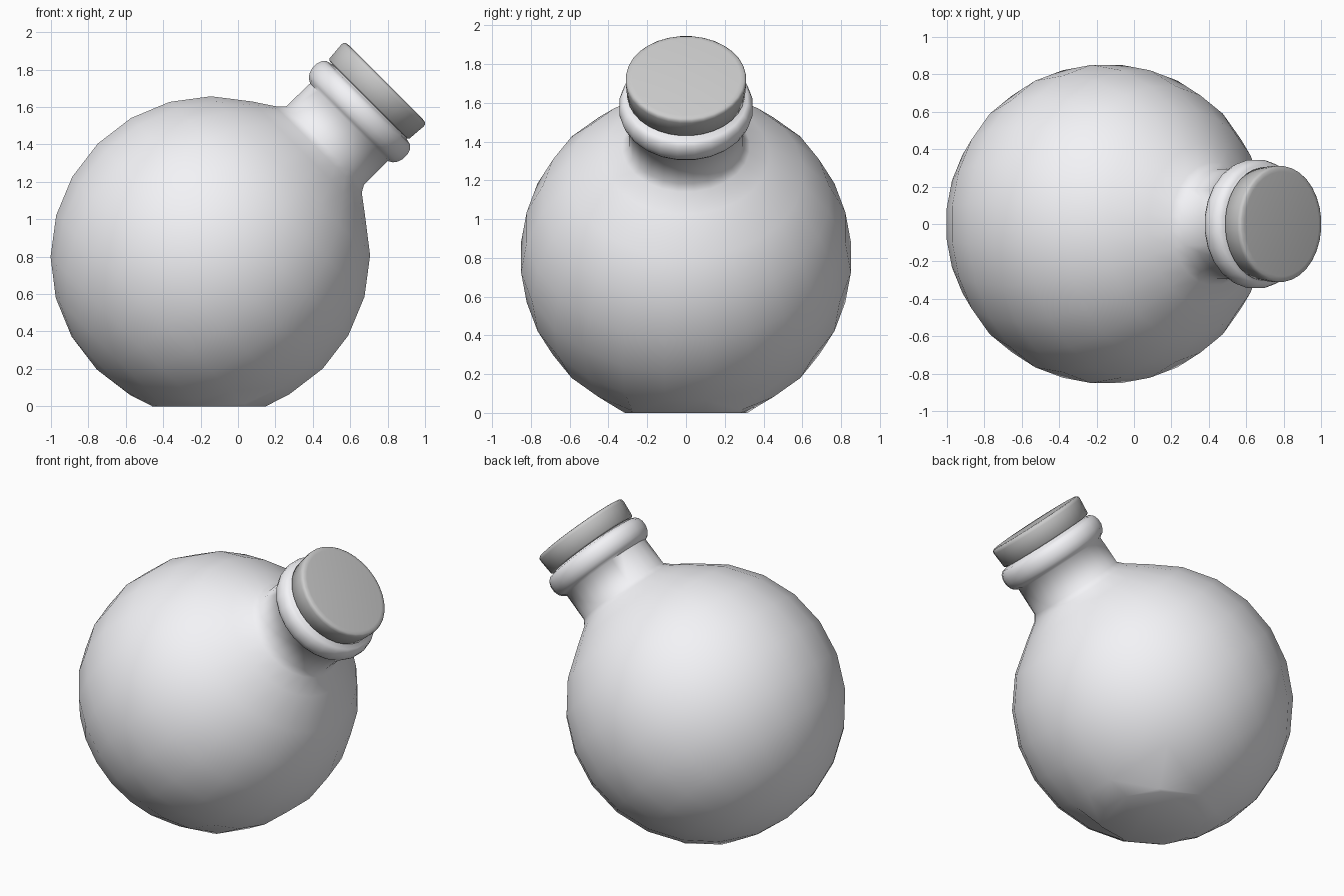
import bpy, bmesh, math
from mathutils import Vector

if "Cube" in bpy.data.objects:
    bpy.data.objects.remove(bpy.data.objects["Cube"])

AXIS = Vector((1, 0, 1)).normalized()      # neck leans 45 degrees toward +x
SIDE = Vector((1, 0, -1)).normalized()
ACROSS = Vector((0, 1, 0))
CENTRE = Vector((-0.148, 0, 0.803))
R = 0.858


def lathe(bm, profile, segments):
    """Revolve (distance, radius, offset) points about the leaning axis."""
    rings = []
    for t, r, off in profile:
        origin = CENTRE + AXIS * t + SIDE * off
        if r == 0:
            rings.append([bm.verts.new(origin)])
            continue
        rings.append([bm.verts.new(origin + (SIDE * math.cos(a) + ACROSS * math.sin(a)) * r)
                      for a in (2 * math.pi * (i + 0.5) / segments for i in range(segments))])
    for a, b in zip(rings, rings[1:]):
        for i in range(segments):
            j = (i + 1) % segments
            face = [a[i % len(a)], a[j % len(a)], b[j % len(b)], b[i % len(b)]]
            bm.faces.new(list(dict.fromkeys(face)))


def finish(bm, name, angle):
    bmesh.ops.recalc_face_normals(bm, faces=bm.faces)
    mesh = bpy.data.meshes.new(name)
    bm.to_mesh(mesh)
    bm.free()
    obj = bpy.data.objects.new(name, mesh)
    bpy.context.collection.objects.link(obj)
    bpy.ops.object.select_all(action='DESELECT')
    obj.select_set(True)
    bpy.context.view_layer.objects.active = obj
    bpy.ops.object.shade_smooth_by_angle(angle=math.radians(angle))
    return obj


# Round flask body running into the neck and its rolled lip
ball = [(-R * math.cos(math.radians(d)), R * math.sin(math.radians(d)) if d else 0, 0)
        for d in range(0, 151, 15)]
neck = [(0.812, 0.330, 0.006), (0.85, 0.298, 0.016), (1.03, 0.296, 0.018),
        (1.045, 0.321, 0.018), (1.065, 0.336, 0.018), (1.095, 0.346, 0.018),
        (1.13, 0.346, 0.018), (1.16, 0.336, 0.018), (1.177, 0.318, 0.018),
        (1.185, 0.285, 0.018), (1.22, 0.27, 0.012), (1.22, 0, 0.012)]
bm = bmesh.new()
lathe(bm, ball + neck, 24)

# Flat base
cut = bmesh.ops.bisect_plane(bm, geom=bm.verts[:] + bm.edges[:] + bm.faces[:],
                             plane_co=(0, 0, 0.012), plane_no=(0, 0, -1), clear_outer=True)
rim = [e for e in cut['geom_cut'] if isinstance(e, bmesh.types.BMEdge)]
for v in {v for e in rim for v in e.verts}:
    v.co.z = 0
bmesh.ops.contextual_create(bm, geom=rim)
body = finish(bm, "flask_body", 60)
mat = bpy.data.materials.new("pale_glaze")
mat.diffuse_color = (0.9, 0.9, 0.93, 1)
mat.use_nodes = True
mat.node_tree.nodes["Principled BSDF"].inputs["Base Color"].default_value = mat.diffuse_color
body.data.materials.append(mat)

# Stopper cap with a softened rim
bm = bmesh.new()
lathe(bm, [(1.188, 0, 0.006), (1.188, 0.292, 0.006), (1.196, 0.304, 0.006),
           (1.295, 0.312, 0.006), (1.310, 0.310, 0.006), (1.318, 0.301, 0.006),
           (1.321, 0.28, 0.006), (1.321, 0, 0.006)], 32)
finish(bm, "cap", 60)
